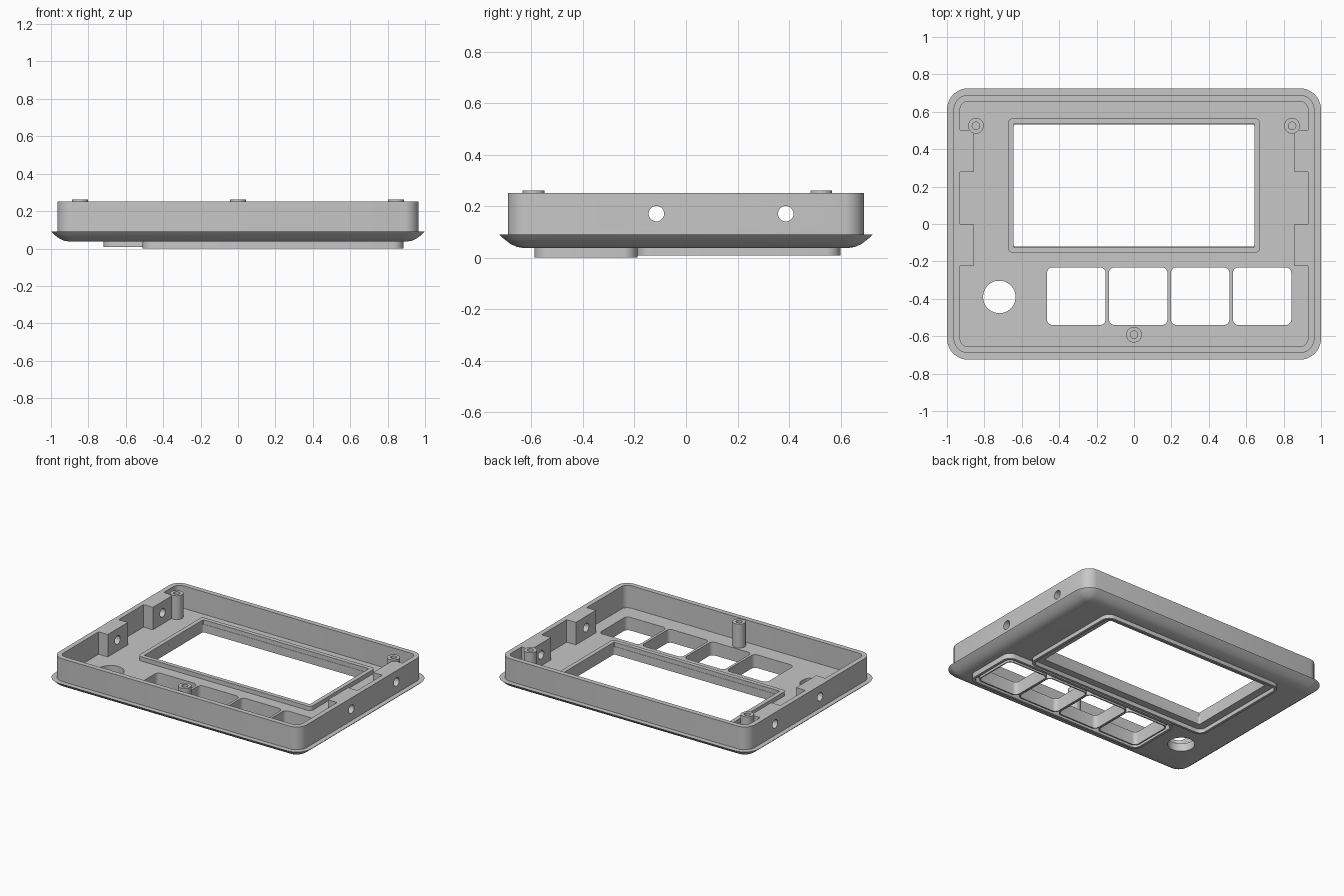
import bpy, bmesh, math
from mathutils import Matrix

old = bpy.data.objects.get("Cube")
if old:
    bpy.data.objects.remove(old, do_unlink=True)

grey = bpy.data.materials.new("plain grey")
grey.use_nodes = True
GREY = (0.57, 0.57, 0.57, 1)
grey.diffuse_color = GREY
grey.node_tree.nodes["Principled BSDF"].inputs["Base Color"].default_value = GREY


def ring(bm, box, inset, r, z, steps=8):
    """Rounded rectangle of vertices, inset from box (x0, x1, y0, y1)."""
    x0, x1, y0, y1 = box
    x0, x1, y0, y1 = x0 + inset, x1 - inset, y0 + inset, y1 - inset
    r = max(r, 0.003)
    corners = [(x1 - r, y1 - r), (x0 + r, y1 - r), (x0 + r, y0 + r), (x1 - r, y0 + r)]
    verts = []
    for k, (cx, cy) in enumerate(corners):
        for i in range(steps):
            a = math.pi / 2 * (k + (i + 0.5) / steps)
            verts.append(bm.verts.new((cx + r * math.cos(a), cy + r * math.sin(a), z)))
    return verts


def loft(bm, box, radius, profile, closed=False):
    """Skin rounded rectangles through (inset, z) steps; capped, or closed to a frame."""
    rings = [ring(bm, box, d, radius - d, z) for d, z in profile]
    pairs = list(zip(rings, rings[1:]))
    if closed:
        pairs.append((rings[-1], rings[0]))
    else:
        bm.faces.new(rings[0])
        bm.faces.new(rings[-1])
    for a, b in pairs:
        for i in range(len(a)):
            j = (i + 1) % len(a)
            bm.faces.new((a[i], a[j], b[j], b[i]))


def finish(name, bm):
    bmesh.ops.recalc_face_normals(bm, faces=bm.faces[:])
    mesh = bpy.data.meshes.new(name)
    bm.to_mesh(mesh)
    bm.free()
    mesh.materials.append(grey)
    obj = bpy.data.objects.new(name, mesh)
    bpy.context.collection.objects.link(obj)
    return obj


def part(name, box, radius, profile, closed=False):
    bm = bmesh.new()
    loft(bm, box, radius, profile, closed)
    return finish(name, bm)


def select(obj):
    bpy.ops.object.select_all(action="DESELECT")
    obj.select_set(True)
    bpy.context.view_layer.objects.active = obj


def square(x, y, r):
    return (x - r, x + r, y - r, y + r)


SCREEN = (-0.645, 0.645, -0.12, 0.532)
BUTTONS = [(-0.465 + 0.331 * i, -0.152 + 0.331 * i, -0.54, -0.232) for i in range(4)]
KNOB = square(-0.72, -0.39, 0.087)
SIDE_HOLES = (-0.115, 0.387)
FLOOR, RIM = 0.093, 0.251

# Shell: curved lip, upright wall and inner floor
shell = part("shell", (-1, 1, -0.726, 0.726), 0.115, [
    (0.1, 0.037), (0.07, 0.042), (0.045, 0.053), (0.02, 0.072), (0, 0.091),
    (0.035, 0.091), (0.035, RIM), (0.07, RIM), (0.07, FLOOR)])

# Cutter for the openings in the floor and the holes in the side walls
bm = bmesh.new()
through = [(0, -0.1), (0, 0.12)]
loft(bm, SCREEN, 0.012, through)
for b in BUTTONS:
    loft(bm, b, 0.03, through)
loft(bm, KNOB, 0.087, through)
for side in (-1, 1):
    for y in SIDE_HOLES:
        turn = Matrix.Translation((side * 0.95, y, 0.171)) @ Matrix.Rotation(math.pi / 2, 4, "Y")
        bmesh.ops.create_cone(bm, cap_ends=True, segments=32, radius1=0.03,
                              radius2=0.03, depth=0.3, matrix=turn)
cutter = finish("hole_cutter", bm)
cutter.hide_render = True
cut_parts = [shell]

# Blocks behind the side holes
for side, label in ((-1, "right"), (1, "left")):
    for y, place in zip(SIDE_HOLES, ("front", "back")):
        bm = bmesh.new()
        bmesh.ops.create_cube(bm, size=1, matrix=Matrix.Translation(
            (side * 0.894, y + 0.003, (FLOOR + RIM) / 2))
            @ Matrix.Diagonal((0.072, 0.224, RIM - FLOOR, 1)))
        cut_parts.append(finish(f"{label}_{place}_block", bm))

for obj in cut_parts:
    select(obj)
    mod = obj.modifiers.new("holes", "BOOLEAN")
    mod.operation = "DIFFERENCE"
    mod.solver = "EXACT"
    mod.object = cutter
    bpy.ops.object.modifier_apply(modifier=mod.name)
bpy.data.objects.remove(cutter, do_unlink=True)

# Raised frame round the screen opening, inside
part("screen_inner_frame", (-0.675, 0.675, -0.152, 0.564), 0.025,
     [(0, 0.085), (0, 0.123), (0.03, 0.123), (0.03, 0.085)], True)

# Thin lips on the underside, round the screen and the row of buttons
part("screen_outer_lip", (-0.72, 0.72, -0.19, 0.6), 0.06,
     [(0, 0.045), (0, 0.009), (0.018, 0.009), (0.018, 0.045)], True)
part("button_outer_lip", (-0.51, 0.885, -0.588, -0.188), 0.06,
     [(0, 0.045), (0, 0), (0.018, 0), (0.018, 0.045)], True)

# Short sleeve below each button opening
for i, (x0, x1, y0, y1) in enumerate(BUTTONS):
    t = 0.008
    part(f"button_sleeve_{i + 1}", (x0 - t, x1 + t, y0 - t, y1 + t), 0.038,
         [(0, 0.045), (0, 0), (t, 0), (t, 0.045)], True)

# Screw posts with blind holes
for label, x, y in (("back_right", -0.845, 0.525), ("back_left", 0.845, 0.525),
                    ("front", 0, -0.592)):
    part(label + "_post", square(x, y, 0.042), 0.042,
         [(0, 0.085), (0, 0.261), (0.022, 0.261), (0.022, 0.13)])

for obj in list(bpy.context.collection.objects):
    if obj.type == "MESH" and grey.name in obj.data.materials:
        select(obj)
        bpy.ops.object.shade_smooth_by_angle(angle=math.radians(35))
